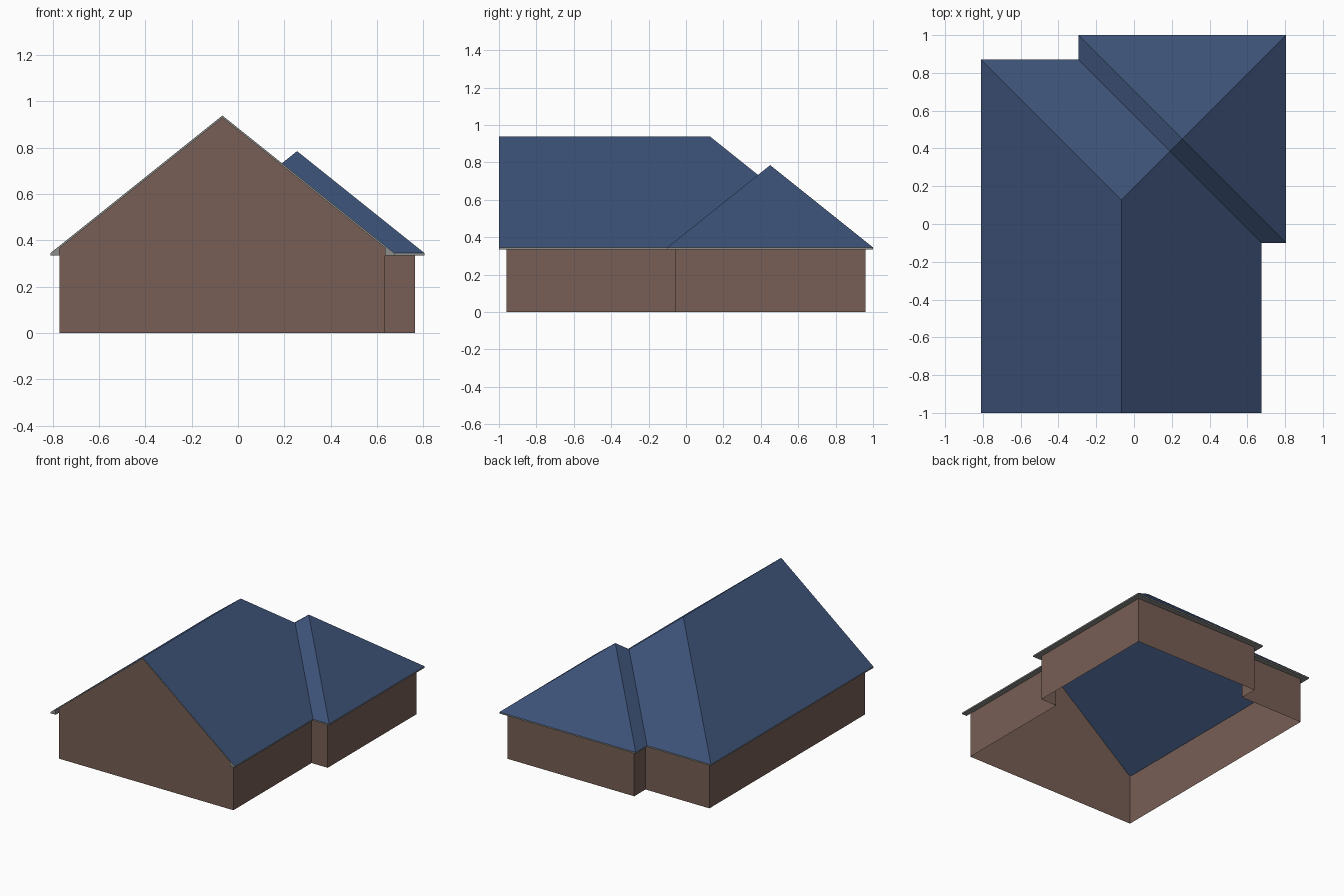
import bpy

if "Cube" in bpy.data.objects:
    bpy.data.objects.remove(bpy.data.objects["Cube"])

EAVE, SLOPE, DROP, OVER = 0.345, 0.8, 0.01, 0.04
RIDGE_X, HALF = -0.0675, 0.7425
RIDGE_Z = EAVE + SLOPE * HALF
SOFFIT = EAVE - DROP


def material(name, rgb):
    m = bpy.data.materials.new(name)
    m.diffuse_color = (*[(c / 255) ** 2.2 for c in rgb], 1)
    m.use_nodes = True
    m.node_tree.nodes["Principled BSDF"].inputs["Base Color"].default_value = m.diffuse_color
    return m


blue = material("slate blue roof", (62, 82, 117))
brown = material("brown wall", (118, 95, 86))
grey = material("grey trim", (140, 140, 138))


def build(name, verts, faces, mat):
    me = bpy.data.meshes.new(name)
    me.from_pydata(verts, [], faces)
    me.materials.append(mat)
    ob = bpy.data.objects.new(name, me)
    bpy.context.collection.objects.link(ob)
    return ob


def quads(name, quad_list, mat):
    verts = [v for q in quad_list for v in q]
    faces, n = [], 0
    for q in quad_list:
        faces.append(tuple(range(n, n + len(q))))
        n += len(q)
    return build(name, verts, faces, mat)


# eave outline, counter-clockwise from the front left, and its wall-line inset
eave = [(-.81, -1), (.675, -1), (.675, -.1), (.805, -.1),
        (.805, 1), (-.295, 1), (-.295, .87), (-.81, .87)]
N = len(eave)


def inset(i):
    (ax, ay), (bx, by), (cx, cy) = eave[i - 1], eave[i], eave[(i + 1) % N]
    x, y = bx, by
    for px, py, qx, qy in ((ax, ay, bx, by), (bx, by, cx, cy)):
        length = abs(qx - px) + abs(qy - py)
        x -= (qy - py) / length * OVER
        y += (qx - px) / length * OVER
    return x, y


wall = [inset(i) for i in range(N)]

# roof: gabled main roof with a hipped back, joined to a pyramid wing by valleys
ridge_front, ridge_back = N, N + 1
valley, apex = N + 2, N + 3
build("roof",
      [(x, y, EAVE) for x, y in eave] + [
          (RIDGE_X, -1, RIDGE_Z), (RIDGE_X, .1275, RIDGE_Z),
          (.19, .385, EAVE + SLOPE * .485), (.255, .45, EAVE + SLOPE * .55)],
      [(0, ridge_front, ridge_back, 7),
       (ridge_front, 1, 2, valley, ridge_back),
       (ridge_back, valley, 6, 7),
       (6, valley, apex, 5), (5, apex, 4), (4, apex, 3),
       (3, apex, valley, 2)], blue)

# walls: open shell reaching up into the eaves
wall_top = EAVE + SLOPE * OVER - DROP
walls = []
for i in range(1, N):
    (ax, ay), (bx, by) = wall[i], wall[(i + 1) % N]
    walls.append([(ax, ay, 0), (bx, by, 0), (bx, by, wall_top), (ax, ay, wall_top)])
(lx, fy), (rx, _) = wall[0], wall[1]
walls.append([(lx, fy, 0), (rx, fy, 0), (rx, fy, wall_top),
              (RIDGE_X, fy, RIDGE_Z - DROP), (lx, fy, wall_top)])
quads("walls", walls, brown)

# fascia and flat soffit along every eave except the gable front
trim = []
for i in range(1, N):
    a, b = eave[i], eave[(i + 1) % N]
    c, d = wall[(i + 1) % N], wall[i]
    if i == 1:
        d = (d[0], -1)
    if i == N - 1:
        c = (c[0], -1)
    trim.append([(*a, SOFFIT), (*b, SOFFIT), (*b, EAVE), (*a, EAVE)])
    trim.append([(*a, SOFFIT), (*d, SOFFIT), (*c, SOFFIT), (*b, SOFFIT)])
quads("eave_trim", trim, grey)

# gable rake: front strip, sloped underside and boxed eave end on each side
rake = []
for side in (-1, 1):
    ex, wx = RIDGE_X + side * HALF, RIDGE_X + side * (HALF - OVER)
    rake.append([(ex, -1, SOFFIT), (RIDGE_X, -1, RIDGE_Z - DROP),
                 (RIDGE_X, -1, RIDGE_Z), (ex, -1, EAVE)])
    rake.append([(wx, -1, wall_top), (RIDGE_X, -1, RIDGE_Z - DROP),
                 (RIDGE_X, fy, RIDGE_Z - DROP), (wx, fy, wall_top)])
    rake.append([(ex, -1, SOFFIT), (wx, -1, SOFFIT), (wx, -1, wall_top)])
    rake.append([(wx, -1, SOFFIT), (wx, fy, SOFFIT),
                 (wx, fy, wall_top), (wx, -1, wall_top)])
quads("gable_rake_trim", rake, grey)
